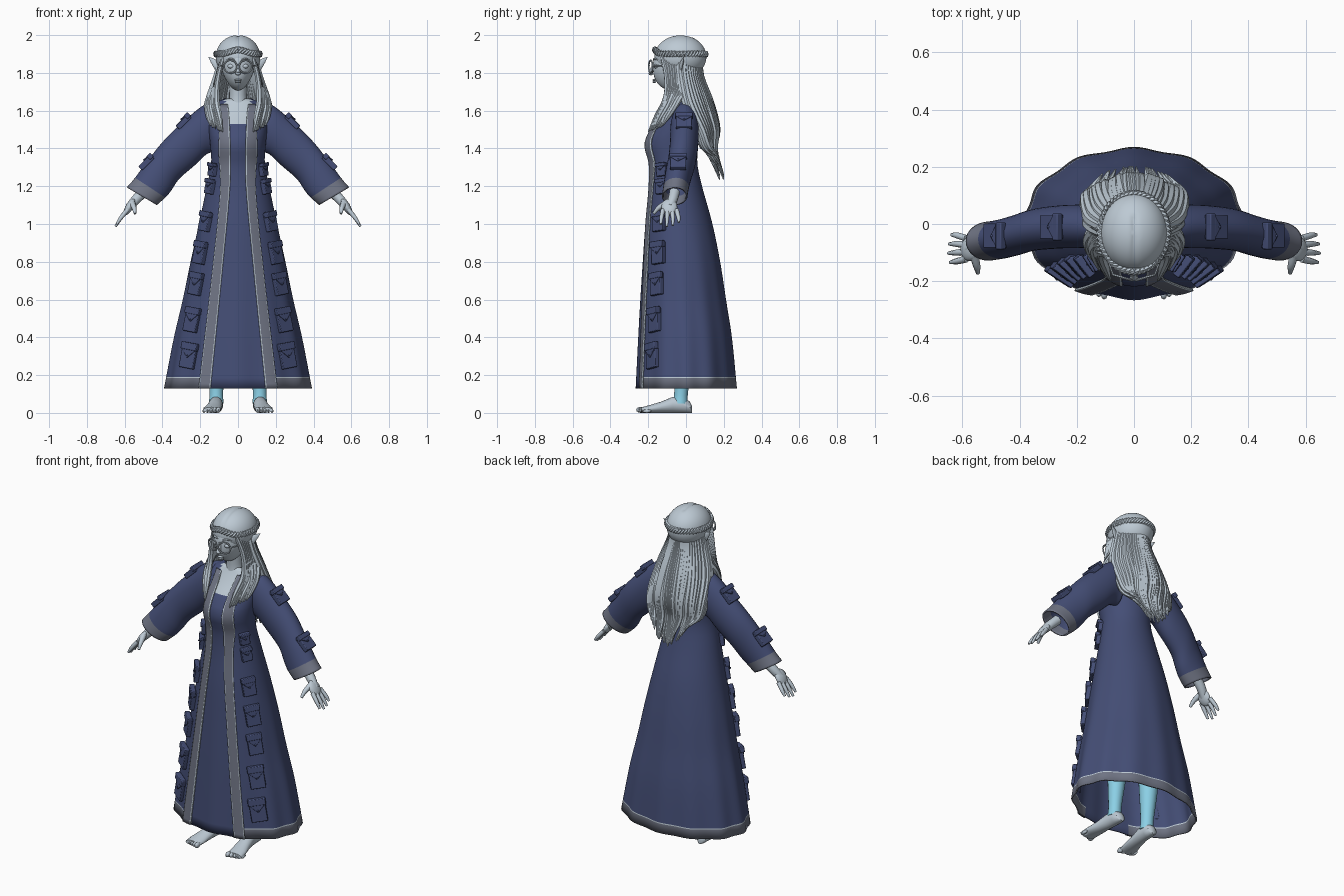
import bpy, bmesh, math, random
from math import sin, cos, pi
from mathutils import Vector, Matrix

random.seed(4)
if "Cube" in bpy.data.objects:
    bpy.data.objects.remove(bpy.data.objects["Cube"])


def material(name, rgb):
    m = bpy.data.materials.new(name)
    m.use_nodes = True
    m.diffuse_color = (*rgb, 1)
    m.node_tree.nodes["Principled BSDF"].inputs["Base Color"].default_value = (*rgb, 1)
    return m


PALE = material("pale grey", (0.51, 0.59, 0.66))
NAVY = material("navy cloth", (0.058, 0.076, 0.18))
TRIM = material("grey trim", (0.16, 0.175, 0.23))
CYAN = material("cyan leggings", (0.26, 0.63, 0.79))


def interp(keys, t):
    """Smooth interpolation of rows (t, a, b, ...)."""
    n = len(keys)
    i = 0
    while i < n - 2 and t > keys[i + 1][0]:
        i += 1
    a, b = keys[i], keys[i + 1]
    p, q = keys[max(i - 1, 0)], keys[min(i + 2, n - 1)]
    h = b[0] - a[0]
    u = min(max((t - a[0]) / h, 0), 1)
    out = []
    for k in range(1, len(a)):
        ma = (b[k] - p[k]) / (b[0] - p[0]) * h
        mb = (q[k] - a[k]) / (q[0] - a[0]) * h
        d = a[k] - b[k]
        out.append(a[k] + u * ma + u * u * (-3 * d - 2 * ma - mb) + u ** 3 * (2 * d + ma + mb))
    return out


def add_rings(bm, rings, caps=True, closed=True, rule=None):
    loops = [[bm.verts.new(p) for p in r] for r in rings]
    n = len(rings[0])
    for a, b in zip(loops, loops[1:]):
        for i in range(n if closed else n - 1):
            j = (i + 1) % n
            f = bm.faces.new((a[i], a[j], b[j], b[i]))
            if rule:
                f.material_index = rule(f.calc_center_median(), i)
    if caps:
        bm.faces.new(loops[0])
        bm.faces.new(loops[-1])


def add_tube(bm, pts, radii, n=8, steps=4):
    """Tapered round tube through the points."""
    keys = [(i, *p, r) for i, (p, r) in enumerate(zip(pts, radii))]
    m = (len(pts) - 1) * steps
    path = [interp(keys, i / steps) for i in range(m + 1)]
    rings = []
    for i, (x, y, z, r) in enumerate(path):
        t = Vector(path[min(i + 1, m)][:3]) - Vector(path[max(i - 1, 0)][:3])
        side = t.cross(Vector((0.13, 1, 0.1))).normalized()
        up = side.cross(t).normalized()
        rings.append([Vector((x, y, z)) + (side * cos(2 * pi * k / n) + up * sin(2 * pi * k / n)) * r
                      for k in range(n)])
    add_rings(bm, rings)


def add_ball(bm, loc, size, rot=(0, 0, 0), seg=20):
    m = Matrix.LocRotScale(Vector(loc), Matrix.Rotation(rot[0], 3, 'X') @ Matrix.Rotation(rot[1], 3, 'Y'),
                           Vector(size))
    return bmesh.ops.create_uvsphere(bm, u_segments=seg, v_segments=seg * 2 // 3, radius=1, matrix=m)["verts"]


def finish(name, bm, mats, mirror=False, thick=0, bevel=0):
    bmesh.ops.recalc_face_normals(bm, faces=bm.faces)
    me = bpy.data.meshes.new(name)
    bm.to_mesh(me)
    bm.free()
    ob = bpy.data.objects.new(name, me)
    bpy.context.collection.objects.link(ob)
    for m in mats:
        me.materials.append(m)
    if thick:
        mod = ob.modifiers.new("thickness", 'SOLIDIFY')
        mod.thickness, mod.offset = thick, -1
    if bevel:
        mod = ob.modifiers.new("bevel", 'BEVEL')
        mod.width, mod.segments = bevel, 2
    if mirror:
        ob.modifiers.new("mirror", 'MIRROR').use_mirror_merge = False
    bpy.ops.object.select_all(action='DESELECT')
    ob.select_set(True)
    bpy.context.view_layer.objects.active = ob
    bpy.ops.object.shade_smooth_by_angle(angle=math.radians(45))
    return ob


# Robe body: height, half width, front, back
ROBE = [(.13, .385, -.262, .265), (.4, .335, -.25, .24), (.6, .29, -.24, .21), (.8, .25, -.228, .18),
        (1.0, .207, -.215, .14), (1.2, .165, -.195, .085), (1.32, .142, -.195, .06),
        (1.42, .147, -.218, .065), (1.5, .155, -.185, .07), (1.58, .16, -.12, .075),
        (1.63, .14, -.085, .07), (1.665, .07, -.065, .03)]


def fold(a, z):
    return 1 + .02 * cos(12 * a) * max(0, 1 - z)


def surf(a, z):
    hw, yf, yb = interp(ROBE, z)
    f = fold(a, z)
    return Vector((hw * sin(a) * f, (yf + yb) / 2 - (yb - yf) / 2 * cos(a) * f, z))


def front(x, z, out=0):
    """Point on the front of the robe above x, with its normal."""
    a = 0
    for _ in range(6):
        a = math.asin(max(-1, min(1, x / interp(ROBE, z)[0] / fold(a, z))))
    p = surf(a, z)
    n = (surf(a + .02, z) - p).cross(surf(a, z + .01) - p).normalized()
    return p + n * out, n


def robe_rule(c, i):
    if c.z < .192 and not (c.y < 0 and abs(c.x) < .16):
        return 2 if c.z > .185 else 1
    if c.z > 1.53 and c.y < -.03 and abs(c.x) < .045 + (c.z - 1.53) * .2:
        return 2
    return 0


N = 120
levels = [.13, .185, .191] + [.22 + .04 * i for i in range(32)] + [1.47 + .015 * i for i in range(14)]
bm = bmesh.new()
add_rings(bm, [[surf(2 * pi * i / N, z) for i in range(N)] for z in levels], caps=False, rule=robe_rule)
finish("robe", bm, [NAVY, TRIM, PALE], thick=.008)

# Front trim bands with pale edging
BAND = [(.13, .145, .205), (.8, .078, .128), (1.2, .042, .09), (1.4, .04, .098), (1.58, .047, .09),
        (1.64, .055, .09)]
bm = bmesh.new()
rows = []
for i in range(61):
    z = .13 + 1.5 * i / 60
    a, b = interp(BAND, z)
    rows.append([front(a + (b - a) * u, z, .008)[0] for u in (0, .1, .5, .92, 1)])
add_rings(bm, rows, caps=False, closed=False, rule=lambda c, i: 1 if i in (0, 3) else 0)
finish("front_trim", bm, [TRIM, PALE], mirror=True, thick=.008)

# Sleeves: upper edge, lower edge, depth centre and depth radius
SLEEVE = [(0, .11, 1.645, .12, 1.38, -.005, .065), (1, .18, 1.63, .165, 1.37, -.008, .075),
          (2, .28, 1.55, .23, 1.31, -.01, .075), (3, .385, 1.45, .31, 1.24, -.02, .073),
          (4, .475, 1.34, .355, 1.175, -.04, .07), (5, .545, 1.245, .385, 1.14, -.053, .068),
          (6, .588, 1.195, .43, 1.1, -.06, .068)]
bm = bmesh.new()
rings = []
for i in range(37):
    tx, tz, bx, bz, y, r = interp(SLEEVE, i / 6)
    rings.append([Vector(((tx + bx) / 2 + (tx - bx) / 2 * cos(a), y + r * sin(a),
                          (tz + bz) / 2 + (tz - bz) / 2 * cos(a)))
                  for a in [2 * pi * k / 32 for k in range(32)]])
add_rings(bm, rings, caps=False)
bm.faces.ensure_lookup_table()
for k, f in enumerate(bm.faces):
    f.material_index = 1 if k // 32 >= 30 else 0
finish("sleeve", bm, [NAVY, TRIM], mirror=True, thick=.008)


# Pockets: pouch, flap and button
def add_box(bm, frame, loc, size):
    bmesh.ops.create_cube(bm, size=1, matrix=frame @ Matrix.Translation(loc) @ Matrix.Diagonal((*size, 1)))


def add_pocket(bm, p, n, up, w, h):
    x = up.cross(n).normalized()
    frame = Matrix((x, n.cross(x), n)).transposed().to_4x4()
    frame.translation = p
    add_box(bm, frame, (0, -.005, .006), (w, h, .03))
    add_box(bm, frame, (0, h * .36, .015), (w * 1.1, h * .3, .028))
    flap = [frame @ Vector(v) for v in ((-w * .52, h * .25, .027), (w * .52, h * .25, .027), (0, -h * .12, .027))]
    lower = [v - n * .012 for v in flap]
    add_rings(bm, [lower, flap])
    add_box(bm, frame, (0, -h * .02, .026), (.01, .01, .008))


bm = bmesh.new()
for x, z, w, h in ((.255, .305, .09, .13), (.238, .495, .085, .125), (.217, .685, .08, .115),
                   (.195, .85, .08, .115), (.167, 1.015, .075, .1), (.142, 1.2, .06, .075),
                   (.128, 1.29, .055, .065)):
    p, n = front(x, z)
    add_pocket(bm, p, n, Vector((-.2, 0, 1)), w, h)
for t, w in ((2.05, .085), (4.1, .085)):
    tx, tz, bx, bz, y, r = interp(SLEEVE, t)
    add_pocket(bm, Vector((tx - .005, y, tz - .005)), Vector((.7, 0, .7)), Vector((-.7, 0, .7)), w, .09)
finish("pockets", bm, [NAVY], mirror=True, bevel=.006)

# Hands
bm = bmesh.new()
add_tube(bm, [(.5, -.06, 1.17), (.54, -.07, 1.13), (.575, -.085, 1.09)], [.028, .026, .022], 12)
add_ball(bm, (.575, -.088, 1.09), (.02, .042, .05), (0, -.55, 0))
for i in range(4):
    y = -.122 + .024 * i
    dip = (.012, 0, .006, .022)[i]
    add_tube(bm, [(.585, y, 1.075), (.618, y - .008 + .006 * i, 1.035), (.648 - dip * .5, y - .012 + .008 * i, .987 + dip)],
             [.0125, .011, .006])
add_tube(bm, [(.56, -.105, 1.11), (.55, -.145, 1.085), (.545, -.172, 1.055)], [.017, .013, .007])
finish("hand", bm, [PALE], mirror=True)

# Legs and feet
bm = bmesh.new()
add_tube(bm, [(.115, -.03, .05), (.115, -.025, .12), (.112, -.01, .35), (.105, -.02, .55), (.09, -.02, 1.0)],
         [.04, .037, .055, .052, .075], 20)
finish("leggings", bm, [CYAN], mirror=True)
FOOT = [(.032, .113, .012, .035), (.02, .114, .03, .06), (-.02, .115, .036, .085), (-.07, .118, .037, .085),
        (-.13, .126, .041, .06), (-.19, .136, .048, .042), (-.235, .14, .047, .03)]
bm = bmesh.new()
add_rings(bm, [[Vector((xc + w * cos(a), y, top / 2 + top / 2 * sin(a))) for a in
                [2 * pi * k / 20 for k in range(20)]] for y, xc, w, top in FOOT])
for i in range(5):
    r = .016 - .0015 * i
    add_ball(bm, (.104 + .019 * i, -.24 + .008 * i, r), (r * .8, .024, r), seg=10)
finish("foot", bm, [PALE], mirror=True)

# Head, neck and face
bm = bmesh.new()
for v in add_ball(bm, (0, -.06, 1.835), (.088, .115, .128), seg=32):
    d = max(0, 1.82 - v.co.z)
    v.co.x *= 1 - 2.2 * d
    v.co.y -= d * .12
add_tube(bm, [(0, -.02, 1.58), (0, -.03, 1.66), (0, -.04, 1.78)], [.075, .047, .045], 20)
add_tube(bm, [(0, -.17, 1.85), (0, -.178, 1.825), (0, -.188, 1.8)], [.008, .009, .013], 10)
add_ball(bm, (0, -.186, 1.797), (.015, .012, .01), seg=12)
for dz, w in ((.762, .02), (.752, .017)):
    add_ball(bm, (0, -.168, 1 + dz), (w, .01, .006), seg=12)
for s in (-1, 1):
    add_ball(bm, (s * .036, -.157, 1.835), (.02, .014, .012), seg=14)
    add_tube(bm, [(s * .016, -.172, 1.868), (s * .04, -.166, 1.875), (s * .062, -.145, 1.866)], [.003, .005, .002])
finish("head", bm, [PALE])

# Pointed ears
bm = bmesh.new()
rings = []
for t in (0, .25, .5, .75, 1):
    c = Vector((.085 + .072 * t, -.035 + .025 * t, 1.81 + .075 * t))
    r = .034 * (1 - t) ** .8 + .001
    rings.append([c + Vector((-.35 * r * cos(a), r * .4 * sin(a), r * cos(a))) for a in
                  [2 * pi * k / 12 for k in range(12)]])
add_rings(bm, rings)
finish("ear", bm, [PALE], mirror=True)

# Round glasses
bm = bmesh.new()
add_tube(bm, [(.04 + .034 * cos(pi * k / 8), -.187 + .01 * cos(pi * k / 8), 1.833 + .034 * sin(pi * k / 8))
              for k in range(17)], [.0045] * 17, 6, 2)
add_tube(bm, [(0, -.195, 1.84), (.008, -.195, 1.838)], [.004, .004], 6)
add_tube(bm, [(.073, -.178, 1.838), (.095, -.11, 1.838), (.1, -.04, 1.835)], [.0035] * 3, 6)
finish("glasses", bm, [PALE], mirror=True)

# Hair cap with a centre parting
bm = bmesh.new()
for v in add_ball(bm, (0, -.03, 1.885), (.118, .138, .115), seg=48):
    if v.co.y < .03:
        v.co.z -= .006 * math.exp(-(v.co.x / .01) ** 2)
finish("hair_cap", bm, [PALE])

# Braided crown
bm = bmesh.new()
for k in range(3):
    pts = []
    for i in range(97):
        a = 2 * pi * i / 96
        w = 16 * a + 2 * pi * k / 3
        r = 1 + .05 * cos(w)
        pts.append((.117 * r * sin(a), -.03 - .135 * r * cos(a),
                    1.9 + .022 * cos(a) ** 8 * (cos(a) > 0) + .011 * sin(w)))
    add_tube(bm, pts, [.009] * 97, 6, 1)
finish("braided_crown", bm, [PALE])

# Long back hair in overlapping locks
bm = bmesh.new()
for layer in range(2):
    for i in range(25):
        u = -1 + i / 12
        q, d, j = u * u, -.022 * layer, random.uniform(-.012, .012)
        pts = [(.09 * u, .075 - .09 * q + d, 1.89), (.115 * u, .08 - .09 * q + d, 1.78),
               (.155 * u + j * .4, .13 - .11 * q + d, 1.64), (.166 * u + j, .165 - .08 * q + d, 1.5),
               (.15 * u + j, .15 - .035 * q + d + j * .5, 1.39 + .02 * q),
               (.105 * u + j * 1.5, .2 - .03 * q + d, 1.23 + .12 * q + 2.5 * abs(j))]
        add_tube(bm, pts, [.014, .017, .02, .018, .016, .003], 7, 4)
finish("back_hair", bm, [PALE])

# Locks falling over the shoulders to the front
bm = bmesh.new()
for i in range(9):
    u = i / 8
    j = random.uniform(-.006, .006)
    pts = [(.075 + .02 * u, -.125 + .11 * u, 1.89), (.1 + .006 * u, -.105 + .1 * u, 1.8),
           (.113 + .022 * u, -.1 + .09 * u, 1.71), (.115 + .045 * u + j, -.115 + .065 * u, 1.64),
           (.1 + .055 * u + j, -.155 + .06 * u, 1.57), (.085 + .06 * u + j, -.2 + .075 * u, 1.49 + .03 * u + j)]
    add_tube(bm, pts, [.012, .014, .016, .017, .014, .003], 7, 4)
finish("front_locks", bm, [PALE], mirror=True)
